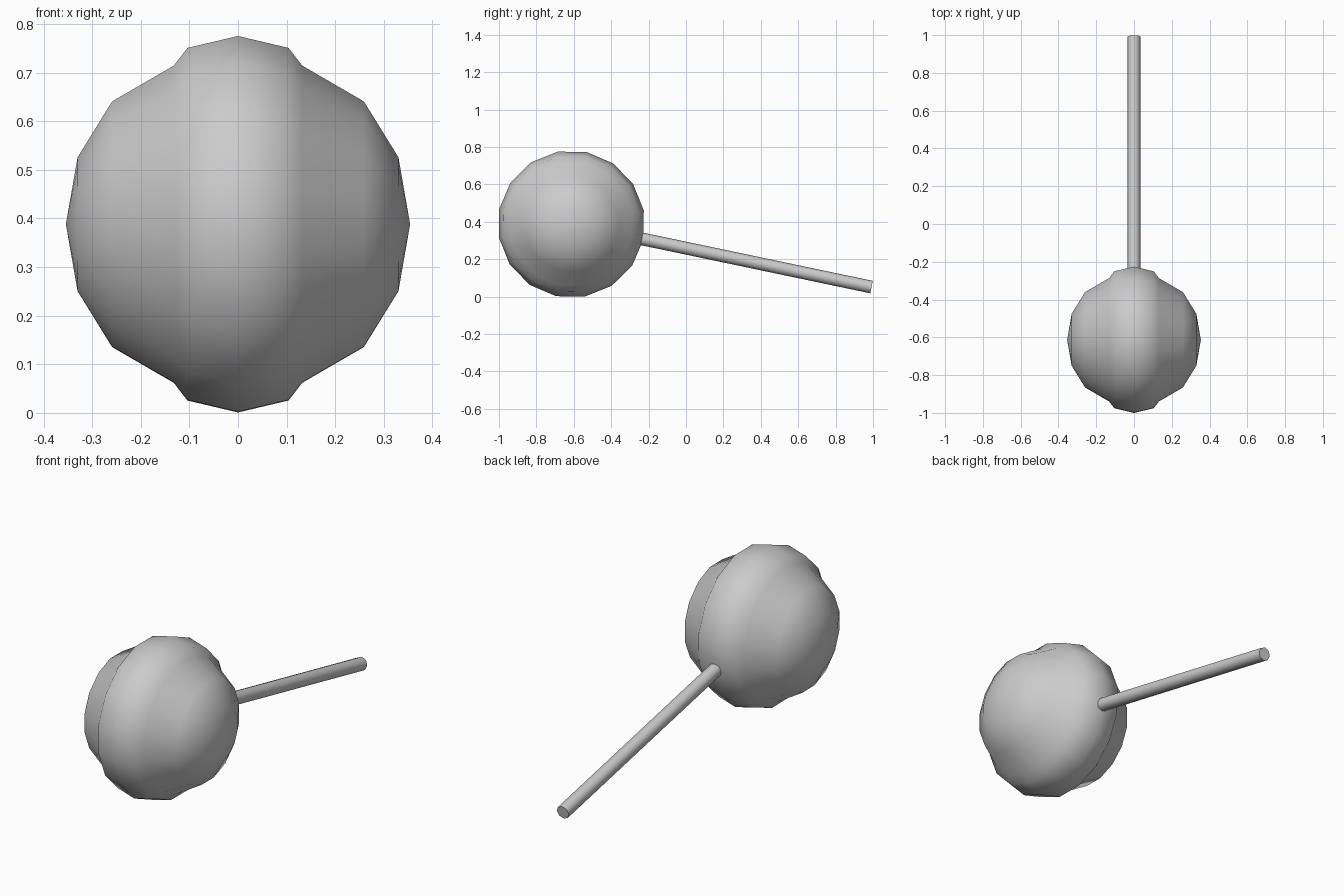
import bpy, bmesh, math
from mathutils import Vector, Matrix

if "Cube" in bpy.data.objects:
    bpy.data.objects.remove(bpy.data.objects["Cube"])

TILT = math.radians(-11.85)          # stick slopes down towards the back
CENTRE = Vector((0, -0.613, 0.388))


def finish(bm, name, angle):
    bmesh.ops.remove_doubles(bm, verts=bm.verts, dist=1e-4)
    bmesh.ops.recalc_face_normals(bm, faces=bm.faces)
    mesh = bpy.data.meshes.new(name)
    bm.to_mesh(mesh)
    bm.free()
    ob = bpy.data.objects.new(name, mesh)
    bpy.context.collection.objects.link(ob)
    ob.location = CENTRE
    ob.rotation_euler = (TILT, 0, 0)
    bpy.context.view_layer.objects.active = ob
    ob.select_set(True)
    bpy.ops.object.shade_smooth_by_angle(angle=math.radians(angle))
    ob.select_set(False)
    return ob


# Candy ball: half profile (x, radius) with a raised band, spun around x
half = [(0.104, 0.369), (0.132, 0.332), (0.259, 0.257), (0.330, 0.140), (0.354, 0)]
profile = [(-x, r) for x, r in reversed(half)] + [(0, 0.394)] + half
bm = bmesh.new()
verts = [bm.verts.new((x, r, 0)) for x, r in profile]
edges = [bm.edges.new(p) for p in zip(verts, verts[1:])]
bmesh.ops.spin(bm, geom=verts + edges, cent=(0, 0, 0), axis=(1, 0, 0),
               angle=math.tau, steps=16, use_duplicate=False)
finish(bm, "candy_ball", 60)

# Stick: thin rod starting inside the ball, pointing along local +y
start, end = 0.30, 1.64
bm = bmesh.new()
bmesh.ops.create_cone(bm, cap_ends=True, segments=8, radius1=0.034, radius2=0.034,
                      depth=end - start,
                      matrix=Matrix.Translation((0, (start + end) / 2, 0))
                      @ Matrix.Rotation(math.radians(90), 4, 'X'))
finish(bm, "stick", 60)
